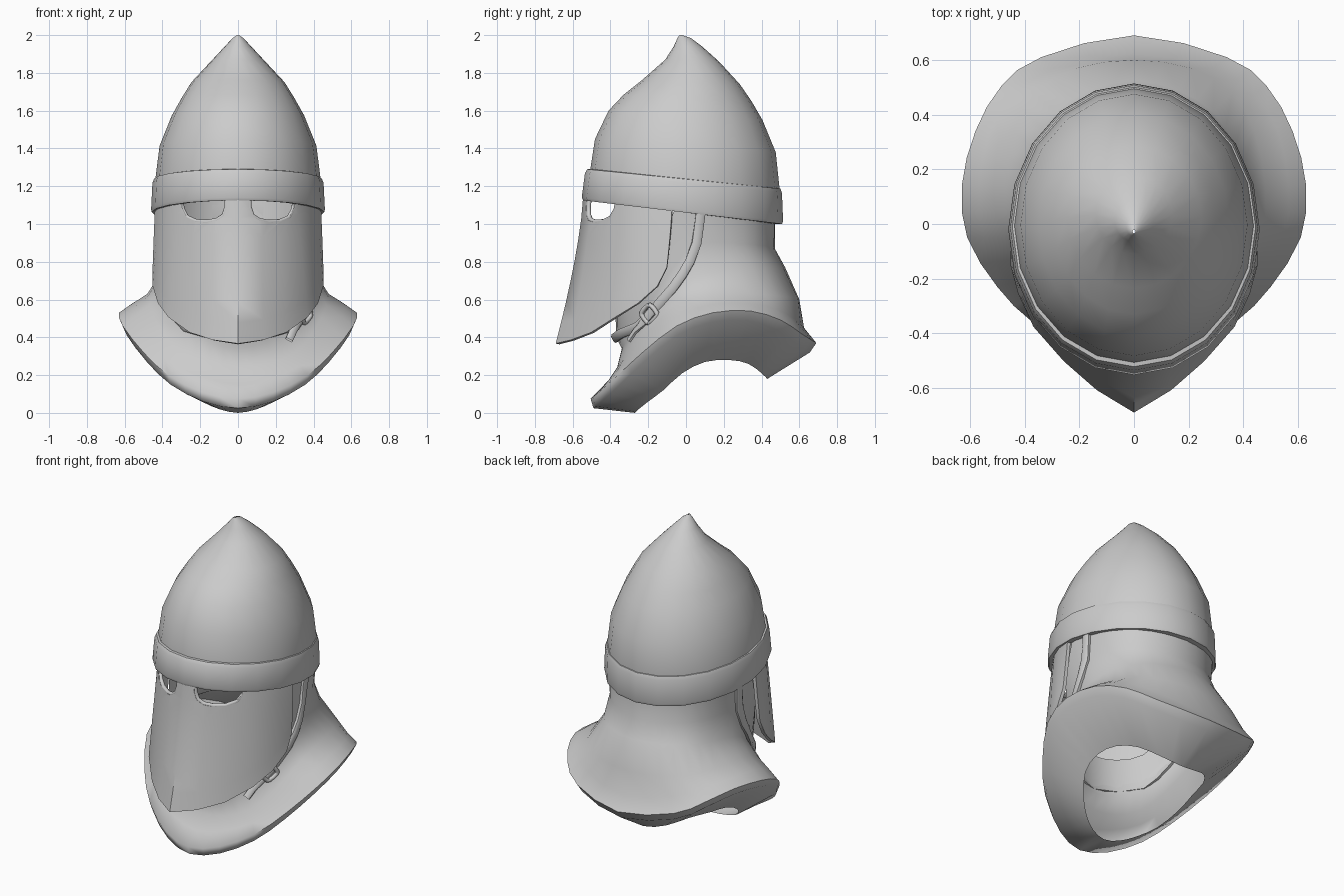
import bpy, bmesh, math
from mathutils import Vector

if "Cube" in bpy.data.objects:
    bpy.data.objects.remove(bpy.data.objects["Cube"])

steel = bpy.data.materials.new("grey_steel")
steel.diffuse_color = (0.6, 0.6, 0.6, 1)
steel.use_nodes = True
steel.node_tree.nodes["Principled BSDF"].inputs["Base Color"].default_value = steel.diffuse_color


def make(name, verts, faces, angle=50):
    me = bpy.data.meshes.new(name)
    me.from_pydata([tuple(v) for v in verts], [], faces)
    bm = bmesh.new()
    bm.from_mesh(me)
    bmesh.ops.remove_doubles(bm, verts=bm.verts, dist=0.0005)
    bmesh.ops.recalc_face_normals(bm, faces=bm.faces)
    bm.to_mesh(me)
    bm.free()
    me.materials.append(steel)
    ob = bpy.data.objects.new(name, me)
    bpy.context.collection.objects.link(ob)
    smooth(ob, angle)
    return ob


def activate(ob):
    bpy.ops.object.select_all(action='DESELECT')
    ob.select_set(True)
    bpy.context.view_layer.objects.active = ob


def smooth(ob, angle):
    activate(ob)
    bpy.ops.object.shade_smooth_by_angle(angle=math.radians(angle))


def loft(name, rings, wrap_u=True, wrap_v=False, angle=50):
    """Skin a list of equally long rings."""
    n, m = len(rings[0]), len(rings)
    faces = []
    for j in range(m if wrap_v else m - 1):
        for i in range(n if wrap_u else n - 1):
            k, l = (i + 1) % n, (j + 1) % m
            faces.append((j * n + i, j * n + k, l * n + k, l * n + i))
    return make(name, [p for r in rings for p in r], faces, angle)


def tilted_ring(zf, yf, zb, yb, hw, n=20):
    """Ellipse through a front and a back point, tilted between them."""
    pts = []
    for i in range(n):
        a = 2 * math.pi * i / n
        c = (1 + math.cos(a)) / 2
        pts.append((hw * math.sin(a), yf + (yb - yf) * c, zf + (zb - zf) * c))
    return pts


def mirrored(half):
    """Close a back-to-front half ring and round it with extra midpoints."""
    r = [Vector(p) for p in half + [(-x, y, z) for x, y, z in half[-2:0:-1]]]
    n, out = len(r), []
    for i in range(n):
        out += [r[i], (9 * (r[i] + r[(i + 1) % n]) - r[i - 1] - r[(i + 2) % n]) / 16]
    return out


# pointed skull
skull = [(1.2, -.51, 1.1, .485, .44), (1.28, -.508, 1.19, .495, .438),
         (1.45, -.482, 1.38, .475, .415), (1.6, -.41, 1.55, .405, .35),
         (1.685, -.33, 1.65, .347, .298), (1.76, -.235, 1.74, .285, .247),
         (1.87, -.11, 1.86, .175, .14), (1.94, -.065, 1.94, .085, .07),
         (1.985, -.045, 1.985, .025, .028), (2.0, -.035, 2.0, -.02, .005)]
loft("skull", [tilted_ring(*r) for r in skull])

# brow band
band = [(1.292, -.5, 1.19, .485, .43), (1.29, -.522, 1.187, .5, .445),
        (1.27, -.535, 1.165, .508, .453), (1.14, -.552, 1.015, .514, .46),
        (1.125, -.545, 1.0, .508, .456), (1.125, -.51, 1.0, .475, .425)]
loft("brow_band", [tilted_ring(*r) for r in band], wrap_v=True, angle=40)

# neck guard: half rings from the back to the front
edge = [(0, .69, .37), (.34, .61, .42), (.485, .505, .49), (.58, .34, .54), (.63, .14, .53),
        (.61, -.05, .46), (.5, -.23, .32), (.37, -.36, .2), (.19, -.46, .11), (0, -.505, .075)]
hole = [(0, .43, .18), (.14, .4, .21), (.25, .33, .26), (.33, .23, .28), (.36, .1, .27),
        (.35, -.02, .21), (.28, -.12, .12), (.19, -.2, .06), (.1, -.25, .02), (0, -.27, 0)]
flare = [(0, .625, .45), (.29, .57, .5), (.44, .475, .55), (.53, .33, .58), (.565, .14, .575),
         (.55, -.05, .51), (.45, -.215, .365), (.33, -.33, .25), (.17, -.4, .185), (0, -.425, .15)]
shoulder = [(0, .6, .6), (.21, .57, .61), (.36, .48, .62), (.44, .34, .63), (.48, .14, .63),
            (.47, -.05, .57), (.4, -.2, .43), (.3, -.3, .32), (.16, -.35, .26), (0, -.365, .24)]
neck = [(0, .525, .77), (.16, .49, .77), (.29, .41, .77), (.37, .28, .76), (.41, .12, .74),
        (.41, -.02, .68), (.36, -.15, .55), (.27, -.25, .44), (.15, -.32, .37), (0, -.34, .34)]
nape = [(0, .47, .87), (.15, .44, .88), (.28, .36, .89), (.36, .24, .9), (.4, .1, .9),
        (.41, 0, .85), (.38, -.13, .68), (.29, -.24, .5), (.15, -.34, .43), (0, -.37, .4)]
top = [(0, .47, 1.1), (.15, .45, 1.1), (.29, .37, 1.1), (.38, .24, 1.1), (.42, .1, 1.1),
       (.42, -.05, 1.1), (.385, -.15, .84), (.29, -.26, .67), (.15, -.345, .62), (0, -.375, .61)]
rim = [(x * .965, y * (.95 if y > 0 else .97), z - .05) for x, y, z in edge]
guard = loft("neck_guard", [mirrored(h) for h in (hole, rim, edge, flare, shoulder, neck, nape, top)],
             angle=65)

# face mask: keeled plate between a top and a bottom edge
upper = [(0, -.535), (.12, -.495), (.22, -.43), (.297, -.36), (.357, -.272), (.402, -.175), (.427, -.07)]
lower = [(0, -.68, .365), (.13, -.6, .385), (.25, -.495, .425), (.36, -.37, .505),
         (.415, -.25, .58), (.442, -.15, .67), (.442, -.1, .77)]
rows = []
for j in range(8):
    v = j / 7
    half = [(a[0] + (b[0] - a[0]) * v ** .85, a[1] + (b[1] - a[1]) * v ** 1.4,
             1.14 + (b[2] - 1.14) * v) for a, b in zip(upper, lower)]
    rows.append([(-x, y, z) for x, y, z in half[:0:-1]] + half)
mask = loft("face_mask", rows, wrap_u=False, angle=70)

# eye openings with raised rims
eye = [(.06, 1.2), (.06, 1.09), (.075, 1.045), (.11, 1.02), (.16, 1.01),
       (.22, 1.013), (.27, 1.035), (.295, 1.08), (.3, 1.2)]
rim_paths = []
for s in (1, -1):
    path = []
    for x, z in eye:
        hit = mask.ray_cast((s * x, -2, min(z, 1.13)), (0, 1, 0))
        path.append(hit[1] + Vector((0, .003, 0)))
    rim_paths.append(path)
solid = mask.modifiers.new("thickness", 'SOLIDIFY')
solid.thickness, solid.offset = 0.02, 0
activate(mask)
bpy.ops.object.modifier_apply(modifier="thickness")
for s in (1, -1):
    n = len(eye)
    vs = [(s * x, y, z) for y in (-.9, -.2) for x, z in eye]
    fs = [tuple(range(n)), tuple(range(n, 2 * n))]
    fs += [(i, (i + 1) % n, n + (i + 1) % n, n + i) for i in range(n)]
    cutter = make("eye_cutter", vs, fs)
    cutter.hide_render = True
    cut = mask.modifiers.new("eye", 'BOOLEAN')
    cut.object, cut.operation, cut.solver = cutter, 'DIFFERENCE', 'EXACT'
    activate(mask)
    bpy.ops.object.modifier_apply(modifier="eye")
    bpy.data.objects.remove(cutter)
smooth(mask, 50)


def tube(name, path, r, closed=False, n=8):
    """Round bar along a path."""
    rings, m = [], len(path)
    for i, p in enumerate(path):
        a = path[(i - 1) % m] if closed else path[max(i - 1, 0)]
        b = path[(i + 1) % m] if closed else path[min(i + 1, m - 1)]
        t = (b - a).normalized()
        u = t.cross(Vector((.3, 1, .1))).normalized()
        w = t.cross(u)
        rings.append([p + r * (u * math.cos(2 * math.pi * k / n) + w * math.sin(2 * math.pi * k / n))
                      for k in range(n)])
    return loft(name, rings, wrap_v=closed)


for path, side in zip(rim_paths, ("right", "left")):
    tube("eye_rim_" + side, path, .013)


def on_guard(p):
    """Nearest guard point with its outward normal."""
    _, q, nrm, _ = guard.closest_point_on_mesh(Vector(p))
    if nrm.dot(q - Vector((0, .05, q.z))) < 0:
        nrm = -nrm
    return q, nrm


def strap(name, path, width, thick, lift=0.0):
    """Flat strap lying on the neck guard."""
    path = [Vector(p) for p in path]
    rings = []
    for i, p in enumerate(path):
        t = (path[min(i + 1, len(path) - 1)] - path[max(i - 1, 0)]).normalized()
        q, nrm = on_guard(p)
        s = t.cross(nrm).normalized() * width / 2
        q = q + nrm * lift
        rings.append([q - s, q - s + nrm * thick * .7, q - s * .6 + nrm * thick,
                      q + s * .6 + nrm * thick, q + s + nrm * thick * .7, q + s])
    return loft(name, rings, angle=40)


# chin strap, its loose end and the buckle
half = [(.41, .08, 1.08), (.41, .07, 1.0), (.41, .055, .9), (.41, .02, .8), (.41, -.02, .73),
        (.4, -.07, .66), (.37, -.14, .58), (.33, -.2, .51), (.28, -.26, .455),
        (.16, -.345, .42), (0, -.37, .4)]
strap("chin_strap", half + [(-x, y, z) for x, y, z in half[-2::-1]], .05, .022)
strap("strap_end", [(.36, -.16, .55), (.32, -.21, .49), (.29, -.26, .43), (.27, -.3, .385)],
      .04, .018, .012)
centre, nrm = on_guard((.345, -.185, .525))
along = Vector((-.09, -.13, -.13))
along = (along - nrm * along.dot(nrm)).normalized()
across = along.cross(nrm)
loop = []
for k in range(16):
    c, s = math.cos(math.pi * k / 8), math.sin(math.pi * k / 8)
    loop.append(centre + nrm * .026
                + along * .042 * math.copysign(abs(c) ** .5, c)
                + across * .04 * math.copysign(abs(s) ** .5, s))
tube("buckle", loop, .013, closed=True)
